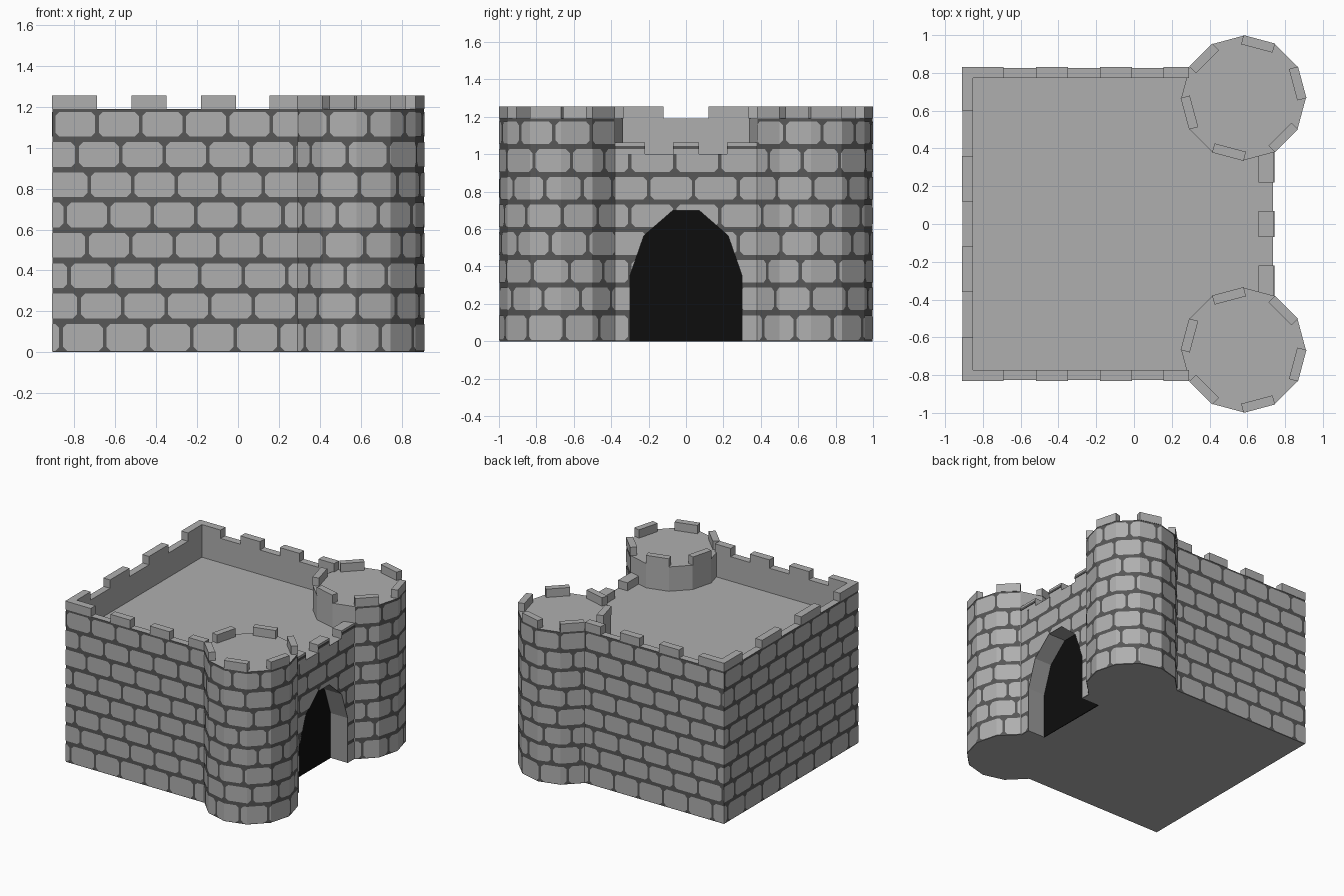
import bpy, bmesh, math
from mathutils import Vector

if "Cube" in bpy.data.objects:
    bpy.data.objects.remove(bpy.data.objects["Cube"])


def material(name, v):
    m = bpy.data.materials.new(name)
    m.diffuse_color = (v, v, v, 1)
    m.use_nodes = True
    m.node_tree.nodes["Principled BSDF"].inputs["Base Color"].default_value = m.diffuse_color
    return m


STONE = material("light stone", 0.43)
MORTAR = material("dark mortar", 0.095)
JAMB = material("gateway stone", 0.32)
BLACK = material("black opening", 0.004)
MATS = [STONE, MORTAR, JAMB, BLACK]

XB, YB, XF = 0.907, 0.827, 0.737       # back, side and gate faces of the walls
ROOF, TOP, CREST = 1.0, 1.19, 1.255    # roof, parapet and merlon heights
SKIN = 0.003                           # thickness of the brick facing
TX, TY, TR = 0.58, 0.667, 0.330        # tower centre and radius
ARCH = [(-.3, 0), (-.3, .35), (-.225, .565), (-.07, .70),
        (.07, .70), (.225, .565), (.3, .35), (.3, 0)]


def finish(name, bm, rule=None):
    """Turn a bmesh into an object, colouring faces by a rule."""
    bm.normal_update()
    for f in bm.faces:
        f.material_index = rule(f.normal, f.calc_center_median()) if rule else 0
    me = bpy.data.meshes.new(name)
    bm.to_mesh(me)
    bm.free()
    for m in MATS:
        me.materials.append(m)
    ob = bpy.data.objects.new(name, me)
    bpy.context.collection.objects.link(ob)
    return ob


def add_prism(bm, pts, a, b, axis="z"):
    """Extrude a flat outline from a to b along z (xy outline) or x (yz outline)."""
    place = (lambda p, h: (p[0], p[1], h)) if axis == "z" else (lambda p, h: (h, p[0], p[1]))
    lo = [bm.verts.new(place(p, a)) for p in pts]
    hi = [bm.verts.new(place(p, b)) for p in pts]
    faces = [bm.faces.new(lo[::-1]), bm.faces.new(hi)]
    n = len(pts)
    for i in range(n):
        j = (i + 1) % n
        faces.append(bm.faces.new((lo[i], lo[j], hi[j], hi[i])))
    bmesh.ops.recalc_face_normals(bm, faces=faces)


def rect(x0, x1, y0, y1):
    return [(x0, y0), (x1, y0), (x1, y1), (x0, y1)]


def bricks(name, path, seams, width, top=TOP, hole=None):
    """Lay courses of bricks flat in (u, z), cut them, then fold them along a path."""
    path = [Vector(p) for p in path]
    stops = [0.0]
    for p, q in zip(path, path[1:]):
        stops.append(stops[-1] + (q - p).length)
    bm = bmesh.new()
    gap, c = 0.009, 0.02
    for row, seam in enumerate(seams):
        z0, z1 = 0.148 * row + (0.018 if row else 0.006), 0.148 * (row + 1) - 0.009
        u = seam % width - width
        while u < stops[-1]:
            a, b = u + gap, u + width - gap
            outline = [(a + c, z0), (b - c, z0), (b, z0 + c), (b, z1 - c),
                       (b - c, z1), (a + c, z1), (a, z1 - c), (a, z0 + c)]
            bm.faces.new([bm.verts.new((s, t, 0)) for s, t in outline])
            u += width

    def cut(co, no, clear=False):
        bmesh.ops.bisect_plane(bm, geom=bm.verts[:] + bm.edges[:] + bm.faces[:],
                               dist=1e-5, plane_co=co, plane_no=no, clear_outer=clear)

    cut((0, 0, 0), (-1, 0, 0), True)
    cut((stops[-1], 0, 0), (1, 0, 0), True)
    cut((0, top, 0), (0, 1, 0), True)
    for s in stops[1:-1]:
        cut((s, 0, 0), (1, 0, 0))
    if hole:
        sides = [(Vector((*p, 0)), Vector((p[1] - q[1], q[0] - p[0], 0)).normalized())
                 for p, q in zip(hole, hole[1:])]
        for co, no in sides:
            cut(co, no)
        inside = [f for f in bm.faces
                  if all((f.calc_center_median() - co).dot(no) < 0 for co, no in sides)]
        bmesh.ops.delete(bm, geom=inside, context="FACES")
    for v in bm.verts:
        u, z = v.co.x, v.co.y
        i = max(k for k in range(len(path) - 1) if stops[k] <= u + 1e-6 or k == 0)
        p = path[i].lerp(path[i + 1], (u - stops[i]) / (stops[i + 1] - stops[i]))
        v.co = (p.x, p.y, z)
    finish(name, bm)


# Main block up to the roof
def shell(n, c):
    return 0 if abs(n.z) > 0.5 else 1


bm = bmesh.new()
add_prism(bm, rect(-XB, XF - 0.15, -YB, YB), 0, ROOF)
finish("main_block", bm, shell)

# Gate wall with the arched recess
bm = bmesh.new()
add_prism(bm, [(-YB + .05, 0)] + ARCH + [(YB - .05, 0), (YB - .05, ROOF), (-YB + .05, ROOF)],
          XF - 0.15, XF, "x")


def gate_rule(n, c):
    if abs(n.x) > 0.5:
        return 1
    return 2 if abs(c.y) < 0.31 and 0.01 < c.z < 0.72 else 0


finish("gate_wall", bm, gate_rule)

# Black opening at the back of the recess
bm = bmesh.new()
add_prism(bm, ARCH, XF - 0.155, XF - 0.147, "x")
finish("gate_opening", bm, lambda n, c: 3)

# Parapet on the three plain sides
T = 0.055
bm = bmesh.new()
add_prism(bm, [(.3, -YB), (.3, -YB + T), (-XB + T, -YB + T), (-XB + T, YB - T),
               (.3, YB - T), (.3, YB), (-XB, YB), (-XB, -YB)], ROOF - .01, TOP)
finish("parapet", bm, lambda n, c: int(abs(n.z) < .5 and (c.x < -XB + .01 or abs(c.y) > YB - .01)))

# Merlons along the parapet
X0, Y0 = XB + SKIN, YB + SKIN
bm = bmesh.new()
for s in (-1, 1):
    for x0, x1 in ((-.52, -.35), (-.18, -.01), (.155, .29)):
        add_prism(bm, rect(x0, x1, *sorted((s * Y0, s * (YB - T)))), TOP, CREST)
    corner = [(-X0, s * Y0), (-.69, s * Y0), (-.69, s * (YB - T)),
              (-XB + T, s * (YB - T)), (-XB + T, s * .6), (-X0, s * .6)]
    add_prism(bm, corner, TOP, CREST)
    add_prism(bm, rect(-X0, -XB + T, *sorted((s * .12, s * .36))), TOP, CREST)
finish("parapet_merlons", bm)

# Low merlons above the gate, with a mortar course on their faces
bm = bmesh.new()
band = bmesh.new()
for y0, y1 in ((-.38, -.22), (-.07, .07), (.22, .38)):
    add_prism(bm, rect(.66, .74, y0, y1), ROOF, 1.062)
    add_prism(band, rect(.738, .743, y0, y1), 1.027, 1.045)
finish("gate_merlons", bm)
finish("gate_merlon_mortar", band, lambda n, c: 1)


# Round towers: twelve-sided, plain where they face the roof
def ring(s, r, k):
    a = math.radians(30 * k)
    return Vector((TX + r * math.cos(a), s * (TY + r * math.sin(a))))


for s, side in ((-1, "near"), (1, "far")):
    bm = bmesh.new()
    add_prism(bm, [ring(s, TR, k) for k in range(12)], 0, TOP)
    finish(side + "_tower", bm, lambda n, c: int(
        abs(n.z) < .5 and not (c.x < .72 and abs(c.y) < .79)))
    # tower merlons on every other side
    bm = bmesh.new()
    for k in range(0, 12, 2):
        a, b = ring(s, TR + SKIN, k), ring(s, TR + SKIN, k + 1)
        inward = (Vector((TX, s * TY)) - (a + b) / 2).normalized() * .05
        add_prism(bm, [a, b, b + inward, a + inward], TOP, CREST)
    finish(side + "_tower_merlons", bm)
    # tower bricks on the outward sides
    path = [ring(s, TR + SKIN, k) for k in range(-2, 6)]
    bricks(side + "_tower_bricks", path[::s],
           [.05, .14, .08, .18, .04, .15, .09, .2], .207)

# Brick facing of the flat walls
SEAMS = [.045, .133, .084, .172, .065, .182, .123, .221]
bricks("front_bricks", [(-X0, -Y0), (.3, -Y0)], SEAMS, .213)
bricks("back_bricks", [(.3, Y0), (-X0, Y0)], SEAMS, .213)
bricks("left_bricks", [(-X0, Y0), (-X0, -Y0)], SEAMS, .213)
bricks("gate_bricks", [(XF + SKIN, -.4), (XF + SKIN, .4)],
       [.1, .2, .1, .2, .1, .2, .1], .24, ROOF, [(y + .4, z) for y, z in ARCH])
